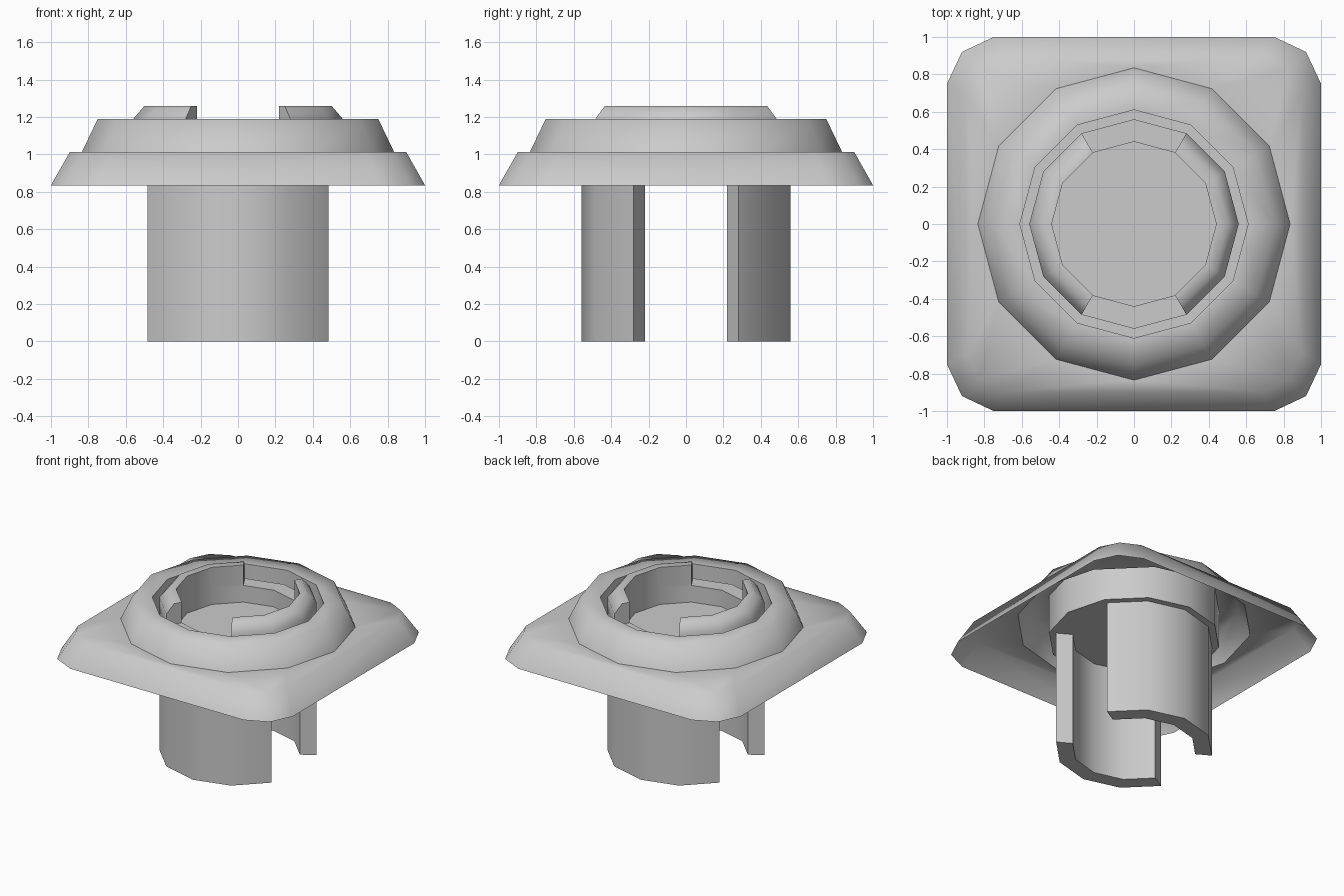
import bpy, bmesh
from math import cos, sin, radians

if "Cube" in bpy.data.objects:
    bpy.data.objects.remove(bpy.data.objects["Cube"])

STEP = 30  # twelve-sided parts


def finish(name, bm, angle=70, recalc=True):
    if recalc:
        bmesh.ops.recalc_face_normals(bm, faces=bm.faces[:])
    me = bpy.data.meshes.new(name)
    bm.to_mesh(me)
    bm.free()
    ob = bpy.data.objects.new(name, me)
    bpy.context.collection.objects.link(ob)
    bpy.ops.object.select_all(action='DESELECT')
    ob.select_set(True)
    bpy.context.view_layer.objects.active = ob
    bpy.ops.object.shade_smooth_by_angle(angle=radians(angle))
    return ob


def lathe(name, profile, a0=0, a1=360, caps=False, angle=70):
    """Sweep an open (radius, z) profile round z between two angles.
    The profile runs so that its outside is on the right of travel."""
    bm = bmesh.new()
    full = a1 - a0 == 360
    n = (a1 - a0) // STEP
    cols = []
    for i in range(n if full else n + 1):
        a = radians(a0 + i * STEP)
        cols.append([bm.verts.new((r * cos(a), r * sin(a), z)) for r, z in profile])
    for i in range(n):
        c, d = cols[i], cols[(i + 1) % len(cols)]
        for j in range(len(profile) - 1):
            bm.faces.new((c[j], d[j], d[j + 1], c[j + 1]))
    if caps:
        bm.faces.new(cols[0])
        bm.faces.new(cols[-1][::-1])
    return finish(name, bm, angle, recalc=False)


R_IN, R_OUT, R_COLLAR, R_BASE = 0.44, 0.56, 0.61, 0.835
Z_LOW, Z_LEDGE, Z_FLOOR = 0.89, 1.10, 0.97

# Square flange: sloping skirt with clipped corners and flat top round the ring
bm = bmesh.new()


def rounded_square(side, diag, length, z):
    quarter = [(side, -length), (side, length), (diag, diag)]
    pts = []
    for _ in range(4):
        pts += quarter
        quarter = [(-y, x) for x, y in quarter]
    return [bm.verts.new((x, y, z)) for x, y in pts]


low = rounded_square(1.0, 0.92, 0.75, 0.835)
high = rounded_square(0.90, 0.83, 0.69, 1.012)
hole = [bm.verts.new((R_BASE * cos(radians(k * STEP)), R_BASE * sin(radians(k * STEP)), 1.012))
        for k in range(12)]
for i in range(12):
    j = (i + 1) % 12
    bm.faces.new((low[i], low[j], high[j], high[i]))
edges = [bm.edges.get((high[i], high[(i + 1) % 12])) for i in range(12)]
edges += [bm.edges.new((hole[i], hole[(i + 1) % 12])) for i in range(12)]
bmesh.ops.triangle_fill(bm, use_beauty=True, edges=edges, normal=(0, 0, 1))
finish("flange_skirt", bm)

# Raised ring, its inner wall and the bottom of the groove
lathe("raised_ring", [(R_BASE, 1.012), (0.75, 1.19), (R_COLLAR, 1.19),
                      (R_COLLAR, Z_LOW), (R_OUT, Z_LOW)])

# Central tube walls
lathe("tube_outer_wall", [(R_OUT, Z_LOW), (R_OUT, Z_LEDGE)], angle=40)
lathe("tube_inner_wall", [(R_IN, Z_LEDGE), (R_IN, Z_FLOOR)], angle=40)

# Floor disc, top and underside
for name, z in (("cup_floor", Z_FLOOR), ("cup_underside", Z_LOW)):
    bm = bmesh.new()
    ring = [bm.verts.new((R_IN * cos(radians(k * STEP)), R_IN * sin(radians(k * STEP)), z))
            for k in range(12)]
    bm.faces.new(ring if z == Z_FLOOR else ring[::-1])
    finish(name, bm, recalc=False)

# Parts repeated on opposite sides
for tag, turn in (("a", 0), ("b", 180)):
    # Snap clips on the left and right
    lathe("clip_" + tag, [(R_OUT, Z_LEDGE), (R_OUT, 1.19), (0.50, 1.26),
                          (R_IN, 1.26), (R_IN, Z_LEDGE)], turn - 60, turn + 60, True)
    # Open ledges between the clips
    lathe("ledge_" + tag, [(R_OUT, Z_LEDGE), (R_IN, Z_LEDGE)], turn + 60, turn + 120)
    # Curved legs at front and back
    lathe("leg_" + tag, [(R_IN, Z_LOW), (R_IN, 0), (R_OUT, 0), (R_OUT, Z_LOW)],
          turn + 30, turn + 150, True, 40)
    # Tube bottom between the legs
    lathe("tube_bottom_" + tag, [(R_IN, Z_LOW), (R_OUT, Z_LOW)], turn - 30, turn + 30)
